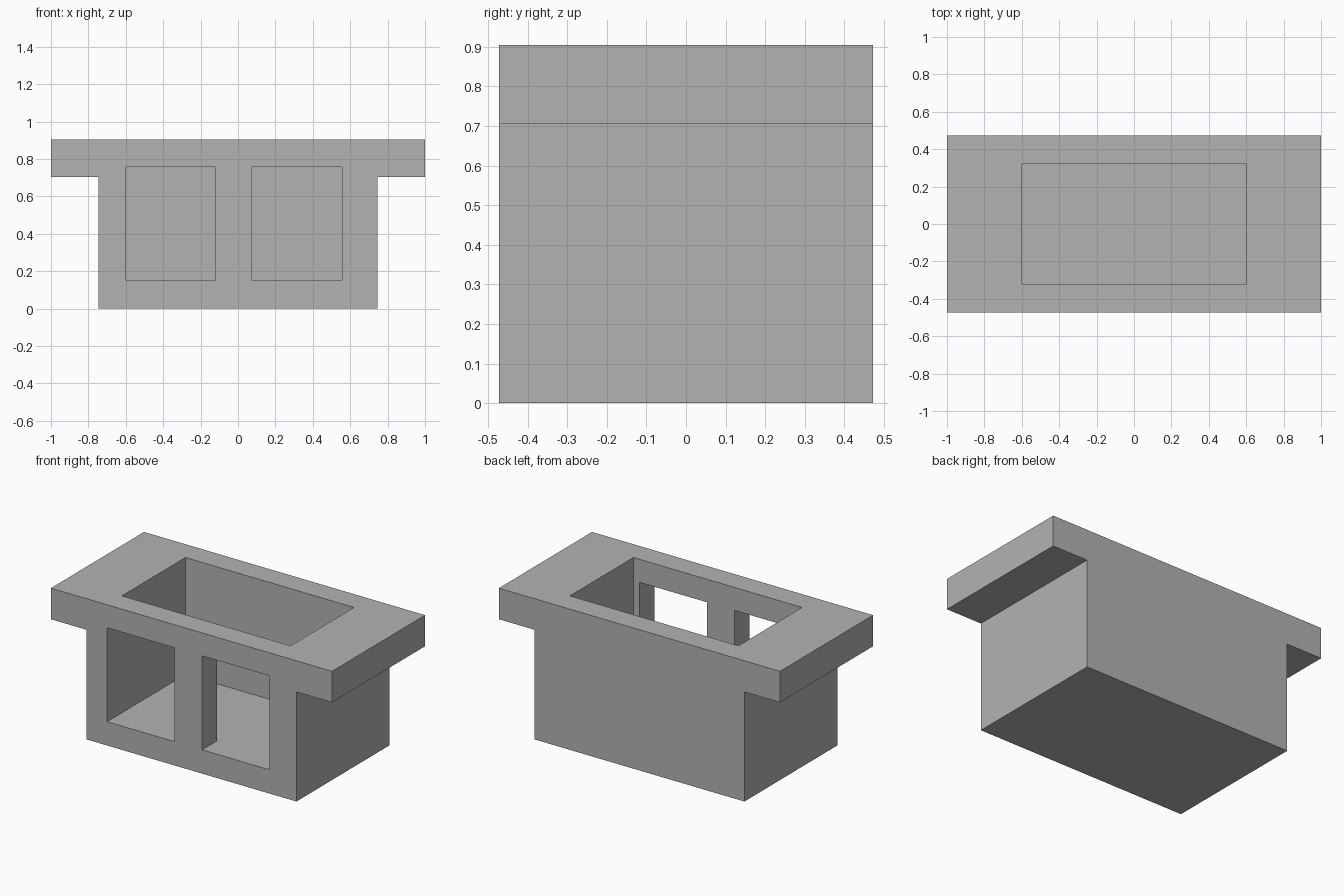
import bpy
import bmesh
from mathutils import Vector

if "Cube" in bpy.data.objects:
    bpy.data.objects.remove(bpy.data.objects["Cube"], do_unlink=True)

HALF_DEPTH = 0.473
HEIGHT = 0.905
FLOOR = 0.153

grey = bpy.data.materials.new("plain grey")
grey.use_nodes = True
colour = (0.45, 0.45, 0.45, 1)
grey.diffuse_color = colour
grey.node_tree.nodes["Principled BSDF"].inputs["Base Color"].default_value = colour


def extrude_profile(name, points, front, back):
    """Extrude an (x, z) outline along y."""
    bm = bmesh.new()
    face = bm.faces.new([bm.verts.new((x, front, z)) for x, z in points])
    grown = bmesh.ops.extrude_face_region(bm, geom=[face])["geom"]
    moved = [v for v in grown if isinstance(v, bmesh.types.BMVert)]
    bmesh.ops.translate(bm, verts=moved, vec=Vector((0, back - front, 0)))
    bmesh.ops.recalc_face_normals(bm, faces=bm.faces)
    mesh = bpy.data.meshes.new(name)
    bm.to_mesh(mesh)
    bm.free()
    mesh.materials.append(grey)
    obj = bpy.data.objects.new(name, mesh)
    bpy.context.collection.objects.link(obj)
    return obj


def cut_box(target, left, right, bottom, top, front, back):
    """Cut a box out of the target and discard the cutter."""
    outline = [(left, bottom), (right, bottom), (right, top), (left, top)]
    cutter = extrude_profile("cutter", outline, front, back)
    cutter.hide_render = True
    mod = target.modifiers.new("cut", "BOOLEAN")
    mod.operation = "DIFFERENCE"
    mod.solver = "EXACT"
    mod.object = cutter
    bpy.context.view_layer.objects.active = target
    bpy.ops.object.modifier_apply(modifier=mod.name)
    bpy.data.objects.remove(cutter, do_unlink=True)


# Body with overhanging top rim, as one T-shaped outline
half = [(0.747, 0), (0.747, 0.705), (1, 0.705), (1, HEIGHT)]
outline = half + [(-x, z) for x, z in reversed(half)]
body = extrude_profile("trough_body", outline, -HALF_DEPTH, HALF_DEPTH)

# Open cavity from the top
cut_box(body, -0.6, 0.6, FLOOR, HEIGHT + 0.2, -0.323, 0.323)

# Two front windows, level with the cavity floor
for left in (-0.602, 0.076):
    left = max(left, -0.6)
    cut_box(body, left, left + 0.481, FLOOR, 0.757, -HALF_DEPTH - 0.2, 0)
